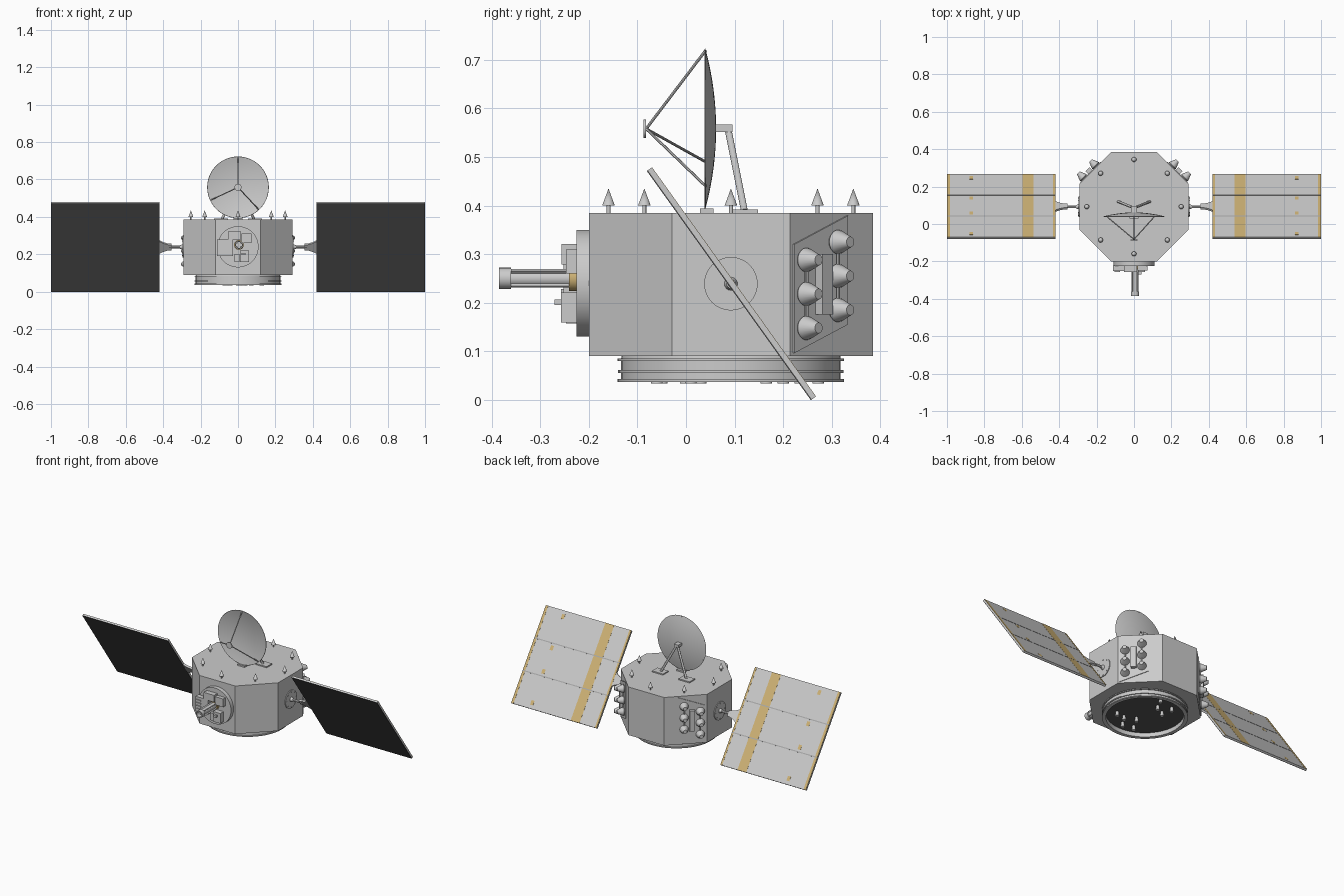
import bpy, bmesh
from math import sin, cos, pi, radians
from mathutils import Matrix, Vector

if "Cube" in bpy.data.objects:
    bpy.data.objects.remove(bpy.data.objects["Cube"])

V = Vector
CY = 0.0925          # body axis in y
AP = 0.2925          # body apothem


def material(name, col):
    m = bpy.data.materials.new(name)
    m.diffuse_color = (*col, 1)
    m.use_nodes = True
    m.node_tree.nodes["Principled BSDF"].inputs["Base Color"].default_value = m.diffuse_color
    return m


dark = material("dark_cells", (0.09, 0.09, 0.09))
gold = material("gold_foil", (0.62, 0.45, 0.18))
mid = material("seam_grey", (0.4, 0.4, 0.4))


def finish(name, bm, M, mat):
    bm.transform(M)
    bmesh.ops.remove_doubles(bm, verts=bm.verts, dist=1e-5)
    bmesh.ops.recalc_face_normals(bm, faces=bm.faces)
    me = bpy.data.meshes.new(name)
    bm.to_mesh(me)
    bm.free()
    ob = bpy.data.objects.new(name, me)
    bpy.context.collection.objects.link(ob)
    if mat:
        me.materials.append(mat)
    return ob


def box(name, c, size, M=Matrix(), mat=None):
    bm = bmesh.new()
    bmesh.ops.create_cube(bm, size=1)
    return finish(name, bm, M @ Matrix.Translation(c) @ Matrix.Diagonal((*size, 1)), mat)


def lathe(name, prof, M=Matrix(), n=32, phase=0.0, mat=None):
    """Revolve (radius, height) points round local z."""
    bm = bmesh.new()
    rings = [[bm.verts.new((r * cos(phase + 2 * pi * i / n), r * sin(phase + 2 * pi * i / n), h))
              for i in range(n)] for r, h in prof]
    for a, b in zip(rings, rings[1:]):
        for i in range(n):
            j = (i + 1) % n
            bm.faces.new((a[i], a[j], b[j], b[i]))
    return finish(name, bm, M, mat)


def rod(name, p0, p1, r0, r1=None, n=12, M=Matrix(), mat=None):
    p0, p1 = V(p0), V(p1)
    d = p1 - p0
    r1 = r0 if r1 is None else r1
    T = Matrix.Translation(p0) @ d.to_track_quat('Z', 'Y').to_matrix().to_4x4()
    return lathe(name, [(0, 0), (r0, 0), (r1, d.length), (0, d.length)], M @ T, n, mat=mat)


def prism(name, pts, z0, z1, M=Matrix(), mat=None):
    bm = bmesh.new()
    lo = [bm.verts.new((x, y, z0)) for x, y in pts]
    hi = [bm.verts.new((x, y, z1)) for x, y in pts]
    bm.faces.new(lo)
    bm.faces.new(hi)
    for i in range(len(pts)):
        j = (i + 1) % len(pts)
        bm.faces.new((lo[i], lo[j], hi[j], hi[i]))
    return finish(name, bm, M, mat)


axis = Matrix.Translation((0, CY, 0))

# Octagonal body
R = AP / cos(pi / 8)
lathe("body", [(0, 0.09), (R, 0.09), (R, 0.385), (0, 0.385)], axis, 8, pi / 8)

# Flanged launch ring, open underneath, with dark deck inside
lathe("base_ring", [(0.215, 0.09), (0.225, 0.09), (0.226, 0.085), (0.233, 0.085), (0.233, 0.08),
                    (0.226, 0.08), (0.226, 0.061), (0.232, 0.061), (0.232, 0.055), (0.226, 0.055),
                    (0.226, 0.043), (0.233, 0.043), (0.233, 0.037), (0.212, 0.037), (0.212, 0.09)],
      axis, 48)
lathe("base_deck", [(0, 0.062), (0.213, 0.062), (0.213, 0.09), (0, 0.09)], axis, 48, mat=dark)
for x, y in [(0.127, 0.01), (0.07, 0.0), (0.007, 0.03), (-0.04, -0.05), (0.03, -0.06),
             (0.04, 0.272), (0.0, 0.2), (-0.07, 0.235), (-0.06, 0.165)]:
    rod("deck_nozzle", (x, y, 0.064), (x, y, 0.034), 0.008, 0.012)

# Ring of eight cone antennas on the roof
for i in range(8):
    a = i * pi / 4
    lathe("cone_antenna", [(0, 0), (0.004, 0), (0.004, 0.015), (0.013, 0.015), (0, 0.05)],
          Matrix.Translation((0.252 * cos(a), CY + 0.252 * sin(a), 0.385)), 16)

# Dish, feed, tripod and mount
DZ = 0.558
steps = [i / 8 for i in range(9)]
prof = [(0.165 * t, 0.022 * t * t) for t in steps]
prof += [(0.164 * t, 0.003 + 0.0205 * t * t) for t in reversed(steps)]
to_front = Matrix.Rotation(pi / 2, 4, 'X')
lathe("dish", prof, Matrix.Translation((0, 0.062, DZ)) @ to_front, 48)
rod("dish_feed", (0, -0.087, DZ), (0, -0.082, DZ), 0.019, n=24)
for deg in (90, 205, 313):
    a = radians(deg)
    rod("feed_strut", (0, -0.082, DZ), (0.162 * cos(a), 0.041, DZ + 0.162 * sin(a)), 0.003, n=8)
box("dish_bracket", (0, 0.078, 0.559), (0.03, 0.036, 0.016))
for s in (-1, 1):
    rod("dish_leg", (s * 0.004, 0.087, 0.555), (s * 0.085, 0.12, 0.39), 0.007)
    box("dish_foot", (s * 0.09, 0.122, 0.388), (0.075, 0.052, 0.008))
box("dish_rest", (0, 0.043, 0.389), (0.05, 0.028, 0.01))

# Front instrument deck
rod("instrument_plate", (0, -0.2, 0.24), (0, -0.225, 0.24), 0.11, n=48)
for c, size in [((-0.07, -0.237, 0.235), (0.085, 0.03, 0.09)),
                ((-0.018, -0.24, 0.3), (0.07, 0.033, 0.042)),
                ((0.045, -0.235, 0.285), (0.055, 0.025, 0.05)),
                ((0.035, -0.24, 0.19), (0.05, 0.034, 0.062)),
                ((-0.005, -0.235, 0.18), (0.025, 0.024, 0.045)),
                ((0.03, -0.262, 0.201), (0.02, 0.018, 0.012))]:
    box("instrument_box", c, size)
for i in range(4):
    box("instrument_rib", (-0.09, -0.254, 0.207 + 0.018 * i), (0.03, 0.006, 0.007))
# Telescope tube with fins
tube = Matrix.Translation((0.005, -0.225, 0.25)) @ to_front
lathe("telescope_tube", [(0, 0), (0.017, 0), (0.017, 0.135), (0.022, 0.135), (0.022, 0.16),
                         (0.016, 0.16), (0.016, 0.1), (0, 0.1)], tube, 24)
lathe("telescope_collar", [(0, 0), (0.026, 0), (0.026, 0.016), (0, 0.016)], tube, 24, mat=gold)
for k in range(4):
    box("telescope_fin", (0.018, 0, 0.075), (0.013, 0.005, 0.12),
        tube @ Matrix.Rotation(k * pi / 2 + pi / 4, 4, 'Z'))

for s in (-1, 1):
    # Side hub with bolts
    rod("side_hub", (s * 0.29, CY, 0.239), (s * 0.297, CY, 0.239), 0.055, n=32)
    for i in range(8):
        a = i * pi / 4
        y, z = CY + 0.046 * cos(a), 0.239 + 0.046 * sin(a)
        rod("hub_bolt", (s * 0.296, y, z), (s * 0.3, y, z), 0.003, n=8)
    rod("hub_boss", (s * 0.296, CY, 0.239), (s * 0.31, CY, 0.239), 0.014, 0.009, 16)
    rod("array_shaft", (s * 0.3, CY, 0.239), (s * 0.37, CY, 0.239), 0.007)

    # Tilted solar array: local y runs down the panel, local z faces back and up
    P = Matrix.Translation((0, 0.0935, 0.239)) @ Matrix.Rotation(radians(-54.4), 4, 'X')
    half = [(0.355, 0.017), (0.375, 0.019), (0.4, 0.028), (0.424, 0.042)]
    outline = [(s * x, y) for x, y in half] + [(s * x, -y) for x, y in reversed(half)]
    prism("array_yoke", outline, -0.006, 0.006, P)
    box("solar_panel_back", (s * 0.71, 0, 0.001), (0.58, 0.58, 0.01), P)
    box("solar_cells", (s * 0.71, 0, -0.005), (0.58, 0.58, 0.003), P, dark)
    for x, w in ((0.426, 0.012), (0.566, 0.06), (0.992, 0.016)):
        box("gold_strip", (s * x, 0, 0.006), (w, 0.58, 0.0014), P, gold)
    for f in (1 / 3, 2 / 3):
        box("panel_seam", (s * 0.71, (f - 0.5) * 0.58, 0.006), (0.58, 0.006, 0.002), P, mid)
    for f in (0.06, 0.38, 0.62, 0.94):
        box("gold_patch", (s * 0.87, (f - 0.5) * 0.58, 0.006), (0.02, 0.027, 0.0014), P, gold)

    # Thruster panel on the rear diagonal face: local x along face, y up, z outward
    n, t = V((s, 1, 0)).normalized(), V((-s, 1, 0)).normalized()
    F = Matrix((t, V((0, 0, 1)), n)).transposed().to_4x4()
    F.translation = V((0, CY, 0)) + n * AP
    prism("thruster_panel", [(-0.112, 0.096), (0.044, 0.155), (0.044, 0.379), (-0.112, 0.32)],
          -0.002, 0.004, F)
    box("thruster_box", (-0.035, 0.238, 0.012), (0.03, 0.125, 0.024), F)
    for u, z0 in ((-0.082, 0.148), (0.01, 0.185)):
        rod("fuel_pipe", (u, z0, 0.01), (u, z0 + 0.14, 0.01), 0.004, n=8, M=F)
        for k in range(3):
            z = z0 + 0.07 * k
            lathe("thruster_nozzle", [(0, 0), (0.02, 0), (0.025, 0.007), (0.023, 0.014),
                                      (0.013, 0.038), (0.011, 0.043), (0, 0.043)],
                  F @ Matrix.Translation((u, z, 0.002)), 20)

# Smooth round parts, keep edges crisp
bpy.ops.object.select_all(action='SELECT')
bpy.context.view_layer.objects.active = bpy.data.objects["body"]
bpy.ops.object.shade_smooth_by_angle(angle=radians(30))
